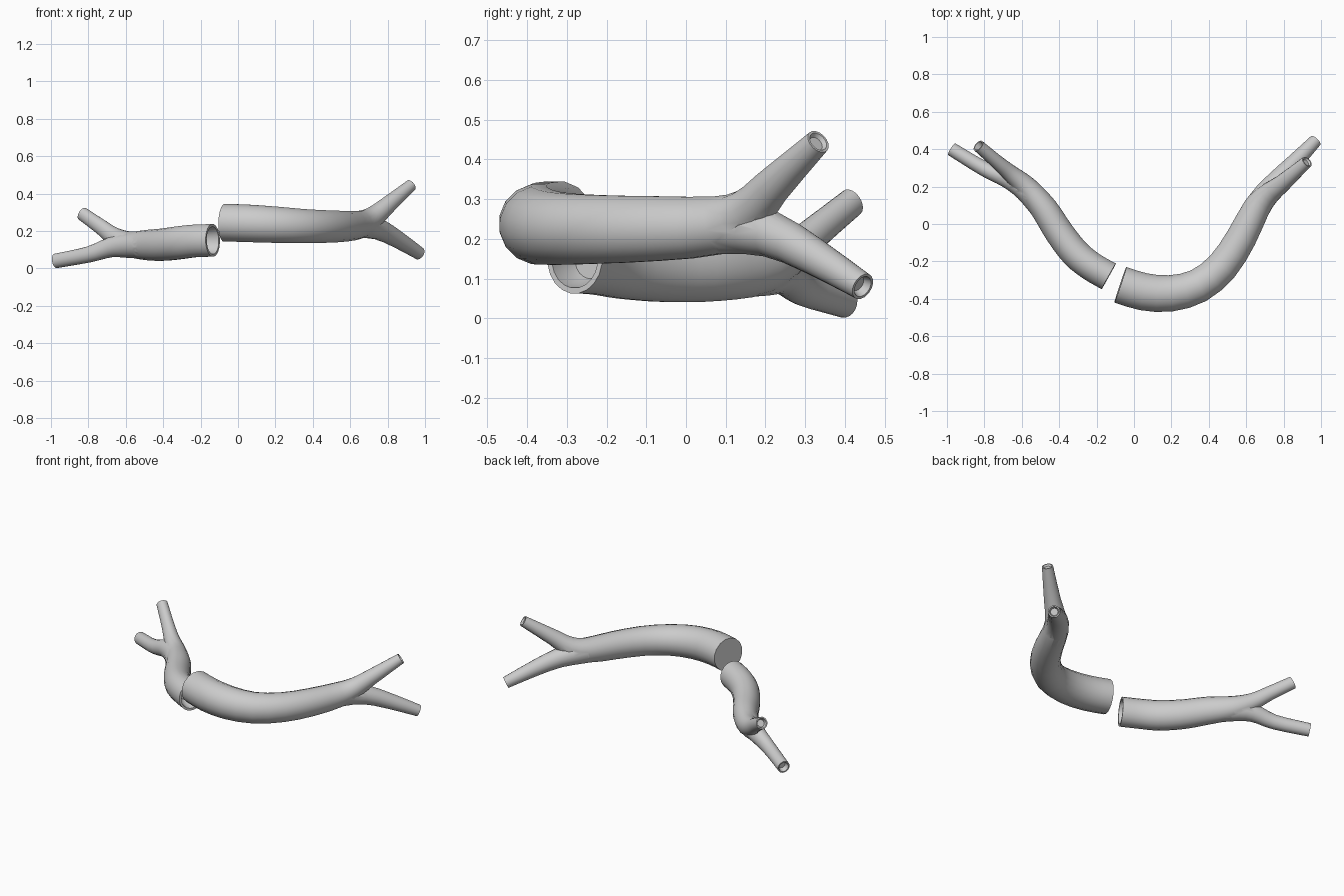
import bpy, bmesh, math
from mathutils import Vector

if "Cube" in bpy.data.objects:
    bpy.data.objects.remove(bpy.data.objects["Cube"])


def spline(pts, steps):
    """Catmull-Rom through (x, y, z, radius) points."""
    p = [Vector(q) for q in pts]
    p = [2 * p[0] - p[1]] + p + [2 * p[-1] - p[-2]]
    out = []
    for i in range(1, len(p) - 2):
        a, b, c, d = p[i - 1:i + 3]
        for s in range(steps):
            t = s / steps
            out.append(0.5 * (2 * b + (c - a) * t + (2 * a - 5 * b + 4 * c - d) * t * t
                              + (3 * b - a - 3 * c + d) * t ** 3))
    return out + [p[-2]]


def tube(name, pts, sides, steps=3, cup_start=0.0, cup_end=0.0, width=1.0):
    """Tapered tube; a cup depth hollows out that end, width narrows it sideways."""
    rings = spline(pts, steps)
    pos = [q.to_3d() for q in rings]
    bm = bmesh.new()
    loops = []

    def ring(c, t, r):
        side = t.cross(Vector((0, 0, 1))).normalized()
        up = side.cross(t).normalized()
        return [bm.verts.new(c + r * (width * math.cos(a) * side + math.sin(a) * up))
                for a in (2 * math.pi * (k + 0.5) / sides for k in range(sides))]

    n = len(pos)
    tan = [(pos[min(i + 1, n - 1)] - pos[max(i - 1, 0)]).normalized() for i in range(n)]
    if cup_start:
        for depth, f in ((cup_start, 0.55), (cup_start * 0.6, 0.75), (0, 0.84)):
            loops.append(ring(pos[0] + tan[0] * depth, tan[0], rings[0].w * f))
    for c, t, q in zip(pos, tan, rings):
        loops.append(ring(c, t, q.w))
    if cup_end:
        for depth, f in ((0, 0.8), (cup_end, 0.6)):
            loops.append(ring(pos[-1] - tan[-1] * depth, tan[-1], rings[-1].w * f))
    for a, b in zip(loops, loops[1:]):
        for k in range(sides):
            m = (k + 1) % sides
            bm.faces.new((a[k], a[m], b[m], b[k]))
    bm.faces.new(loops[0][::-1])
    bm.faces.new(loops[-1])
    bmesh.ops.recalc_face_normals(bm, faces=bm.faces)
    mesh = bpy.data.meshes.new(name)
    bm.to_mesh(mesh)
    bm.free()
    ob = bpy.data.objects.new(name, mesh)
    bpy.context.collection.objects.link(ob)
    return ob


def merge(ob, other, angle):
    """Weld the second branch into the trunk and shade."""
    mod = ob.modifiers.new("union", 'BOOLEAN')
    mod.operation, mod.solver, mod.object = 'UNION', 'EXACT', other
    bpy.ops.object.select_all(action='DESELECT')
    bpy.context.view_layer.objects.active = ob
    ob.select_set(True)
    bpy.ops.object.modifier_apply(modifier=mod.name)
    bpy.data.objects.remove(other)
    bpy.ops.object.shade_smooth_by_angle(angle=math.radians(angle))


# Left vessel: trunk running into the upper branch, plus the lower branch
left = tube("left_vessel", [
    (-0.135, -0.28, 0.150, 0.088), (-0.23, -0.225, 0.147, 0.088),
    (-0.315, -0.155, 0.137, 0.089), (-0.40, -0.045, 0.127, 0.087),
    (-0.48, 0.08, 0.125, 0.082), (-0.575, 0.195, 0.130, 0.068),
    (-0.66, 0.27, 0.168, 0.051), (-0.73, 0.33, 0.220, 0.042),
    (-0.832, 0.418, 0.292, 0.037)], 20, 3, 0.08, 0.03, 0.9)
left_low = tube("left_lower_branch", [
    (-0.49, 0.085, 0.122, 0.070), (-0.58, 0.185, 0.122, 0.067),
    (-0.68, 0.245, 0.113, 0.054), (-0.80, 0.295, 0.074, 0.043),
    (-0.975, 0.40, 0.040, 0.039)], 20, 3, 0, 0.03, 0.95)
merge(left, left_low, 35)

# Right vessel: thicker, coarser trunk with its two branches
right = tube("right_vessel", [
    (-0.073, -0.325, 0.245, 0.102), (0.05, -0.362, 0.241, 0.102),
    (0.195, -0.371, 0.234, 0.099), (0.345, -0.330, 0.226, 0.093),
    (0.473, -0.226, 0.224, 0.088), (0.573, -0.075, 0.226, 0.083),
    (0.655, 0.085, 0.235, 0.074), (0.72, 0.16, 0.270, 0.060),
    (0.79, 0.215, 0.330, 0.048), (0.925, 0.333, 0.445, 0.032)], 16, 2, 0, 0.01)
right_low = tube("right_lower_branch", [
    (0.575, -0.07, 0.226, 0.072), (0.66, 0.10, 0.230, 0.069),
    (0.75, 0.215, 0.211, 0.058), (0.85, 0.32, 0.157, 0.047),
    (0.97, 0.445, 0.080, 0.035)], 16, 2, 0, 0.02)
merge(right, right_low, 26)
